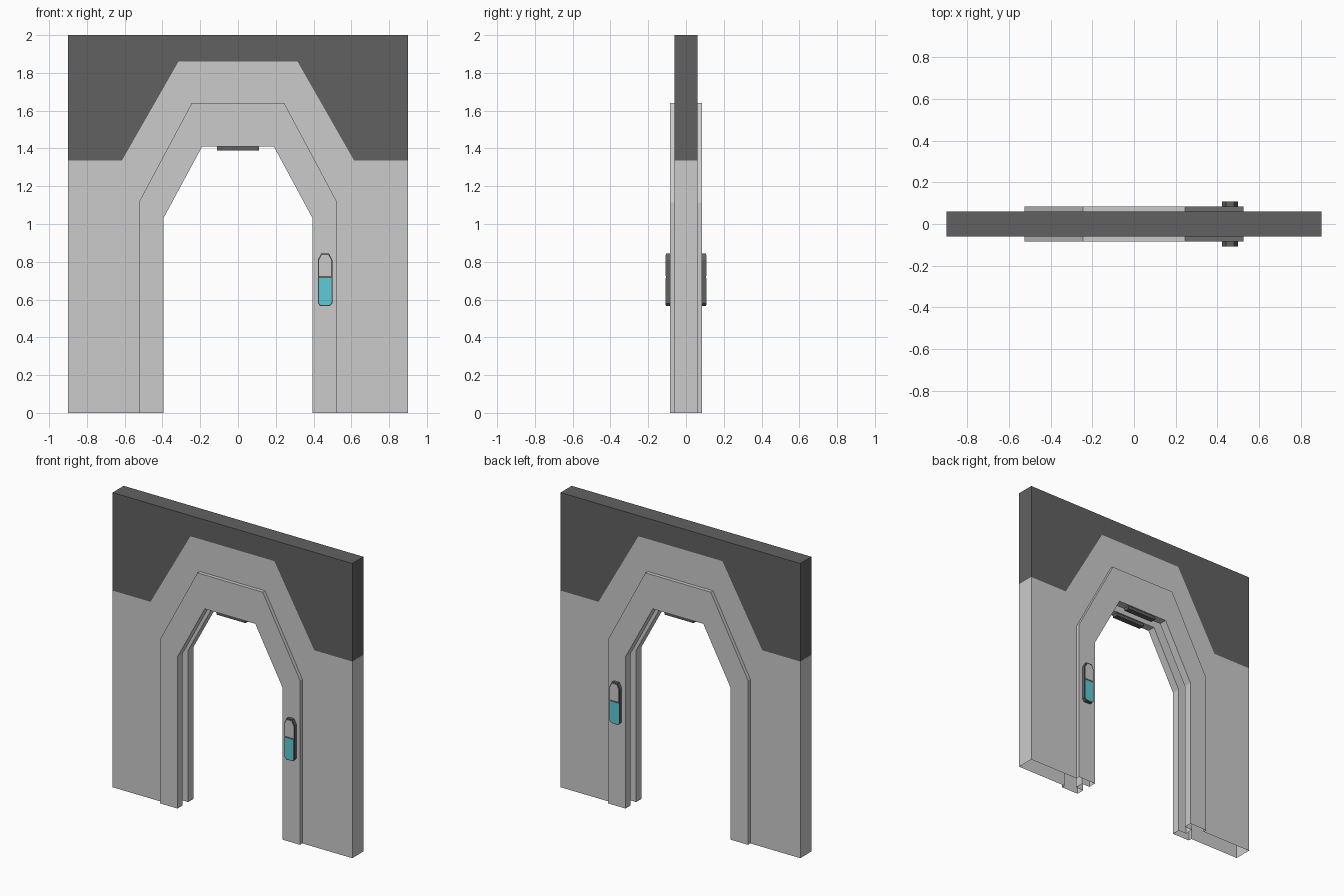
import bpy, bmesh

if "Cube" in bpy.data.objects:
    bpy.data.objects.remove(bpy.data.objects["Cube"])


def material(name, rgb):
    m = bpy.data.materials.new(name)
    m.diffuse_color = (*rgb, 1)
    m.use_nodes = True
    m.node_tree.nodes["Principled BSDF"].inputs["Base Color"].default_value = m.diffuse_color
    return m


dark = material("dark_grey", (0.12, 0.12, 0.12))
cyan = material("cyan", (0.11, 0.6, 0.68))


def finish(name, bm, mat=None):
    bmesh.ops.recalc_face_normals(bm, faces=bm.faces[:])
    me = bpy.data.meshes.new(name)
    bm.to_mesh(me)
    bm.free()
    ob = bpy.data.objects.new(name, me)
    bpy.context.collection.objects.link(ob)
    if mat:
        me.materials.append(mat)
    return ob


def mirrored(half):
    """Left half of an x-z outline continued by its right half."""
    return half + [(-x, z) for x, z in reversed(half)]


def prism(name, outline, y0, y1, mat=None, sides=None):
    """Extrude an x-z outline along y, walling only the listed edges."""
    bm = bmesh.new()
    a = [bm.verts.new((x, y0, z)) for x, z in outline]
    b = [bm.verts.new((x, y1, z)) for x, z in outline]
    bm.faces.new(a)
    bm.faces.new(b[::-1])
    n = len(outline)
    for i in range(n) if sides is None else sides:
        j = (i + 1) % n
        bm.faces.new((a[i], b[i], b[j], a[j]))
    return finish(name, bm, mat)


WALL, TRIM, GROOVE = 0.06, 0.085, 0.03
outer = mirrored([(-0.525, 0), (-0.525, 1.115), (-0.245, 1.64)])
inner = mirrored([(-0.395, 0), (-0.395, 1.03), (-0.19, 1.41)])
split = mirrored([(-0.9, 1.335), (-0.615, 1.335), (-0.315, 1.86)])

# Lower light wall (open underneath) and dark upper wall, flush with each other
lower = [(-0.9, 0)] + split + [(0.9, 0)] + outer[::-1]
prism("lower_wall", lower, -WALL, WALL, sides=[0, 6])
upper = split + [(0.9, 2), (-0.9, 2)]
prism("upper_wall", upper, -WALL, WALL, dark, sides=[5, 6, 7])

# Raised door surround with a door groove, swept around the opening
section = [(1, -WALL), (1, -TRIM), (0, -TRIM), (0, -GROOVE), (0.46, -GROOVE)]
section += [(t, -y) for t, y in reversed(section)]
bm = bmesh.new()
rings = [[bm.verts.new((xi + t * (xo - xi), y, zi + t * (zo - zi)))
          for t, y in section]
         for (xi, zi), (xo, zo) in zip(inner, outer)]
for r, s in zip(rings, rings[1:]):
    for k in range(len(section) - 1):
        bm.faces.new((r[k], r[k + 1], s[k + 1], s[k]))
finish("door_surround", bm)


def shifted(half, dx):
    return [(x + dx, z) for x, z in mirrored(half)]


for s, label in ((-1, "front"), (1, "back")):
    # Control panel: dark body, grey upper plate, cyan lower screen
    cx = 0.461
    body = shifted([(-0.024, 0.565), (-0.038, 0.58), (-0.038, 0.81), (-0.02, 0.845)], cx)
    plate = shifted([(-0.032, 0.724), (-0.032, 0.808), (-0.017, 0.836)], cx)
    screen = shifted([(-0.022, 0.57), (-0.033, 0.582), (-0.033, 0.713)], cx)
    prism(label + "_panel_body", body, s * TRIM, s * 0.107, dark)
    prism(label + "_panel_plate", plate, s * 0.105, s * 0.109)
    prism(label + "_panel_screen", screen, s * 0.105, s * 0.109, cyan)
    # Small sensor strip under the lintel
    strip = mirrored([(-0.11, 1.39), (-0.11, 1.412)])
    prism(label + "_lintel_strip", strip, s * 0.038, s * 0.076, dark)
